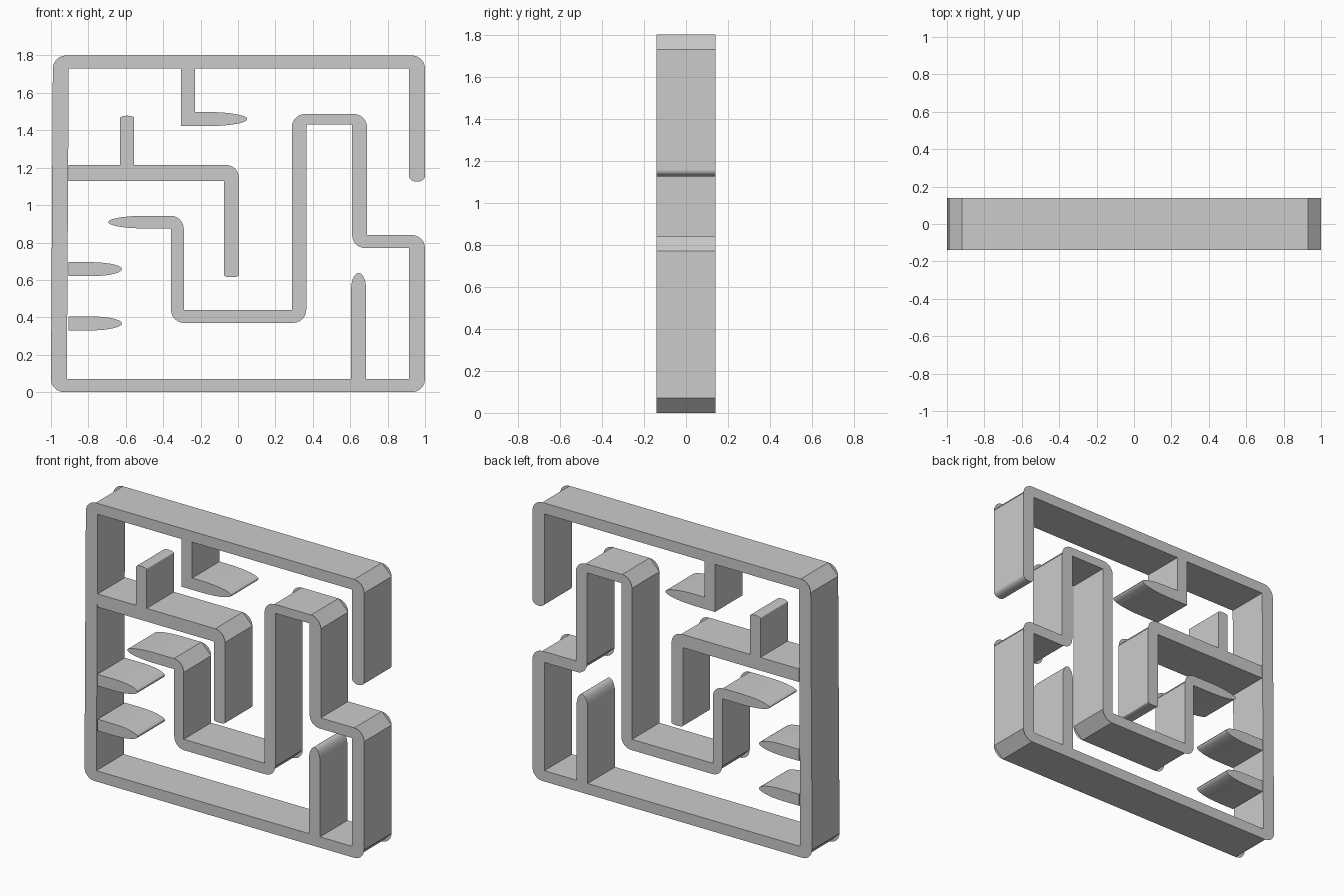
import bpy, bmesh, math
from mathutils import Vector

if "Cube" in bpy.data.objects:
    bpy.data.objects.remove(bpy.data.objects["Cube"])

DEPTH = 0.14  # half depth along y


def tip_arc(axis, pos, sign, length, a, b, n=14):
    """End of a wall, from side a to side b; elliptical when length > 0."""
    mid, half, base = (a + b) / 2, (a - b) / 2, pos - sign * length
    pts = []
    for k in range(n + 1) if length else (0, n):
        t = math.pi * k / n
        along, across = base + sign * length * math.sin(t), mid + half * math.cos(t)
        pts.append((Vector((across, along) if axis == 'V' else (along, across)), True))
    return pts


def bend(q, din, dout, r, n=6):
    """Outer bend: rounded on the faces, a plain bevel along the depth."""
    if not r:
        return [(q, True)]
    c = q + (dout - din) * r
    return [(c + din * r * math.sin(t) - dout * r * math.cos(t), k in (0, n))
            for k in range(n + 1) for t in [math.pi / 2 * k / n]]


def wall(name, first, bands, start, end, tips=(0, 0), radius=0.07):
    """Wall made of alternating vertical / horizontal bands given as (low, high)."""
    n = len(bands)
    axes = [first if i % 2 == 0 else ('H' if first == 'V' else 'V') for i in range(n)]
    stops = [start] + [sum(b) / 2 for b in bands] + [end]
    signs, dirs, lefts, rights = [], [], [], []
    for i, (lo, hi) in enumerate(bands):
        s = 1 if stops[i + 2] > stops[i] else -1
        up_like = (axes[i] == 'V') == (s > 0)
        signs.append(s)
        dirs.append(Vector((0, s) if axes[i] == 'V' else (s, 0)))
        lefts.append(lo if up_like else hi)
        rights.append(hi if up_like else lo)
    left, right = [], []
    for i in range(n - 1):
        turn = dirs[i].x * dirs[i + 1].y - dirs[i].y * dirs[i + 1].x
        for side, vals, outer in ((left, lefts, turn < 0), (right, rights, turn > 0)):
            a, b = vals[i], vals[i + 1]
            q = Vector((a, b) if axes[i] == 'V' else (b, a))
            side += bend(q, dirs[i], dirs[i + 1], radius if outer else 0)
    loop = (left + tip_arc(axes[-1], end, signs[-1], tips[1], lefts[-1], rights[-1])
            + right[::-1]
            + tip_arc(axes[0], start, -signs[0], tips[0], rights[0], lefts[0]))

    bm = bmesh.new()
    front = [bm.verts.new((p.x, -DEPTH, p.y)) for p, _ in loop]
    back = [bm.verts.new((p.x, DEPTH, p.y)) for p, _ in loop]
    bm.faces.new(front[::-1])
    bm.faces.new(back)
    keep = [i for i, (_, on) in enumerate(loop) if on]
    for i, j in zip(keep, keep[1:] + keep[:1]):
        bm.faces.new((front[i], front[j], back[j], back[i]))
    bmesh.ops.recalc_face_normals(bm, faces=bm.faces)
    me = bpy.data.meshes.new(name)
    bm.to_mesh(me)
    bm.free()
    ob = bpy.data.objects.new(name, me)
    bpy.context.collection.objects.link(ob)
    return ob


# Outer frame running on into the winding inner wall
frame = wall("maze_frame", 'V',
             [(0.914, 1.0), (1.73, 1.8), (-0.99, -0.905), (0, 0.07), (0.914, 1.0),
              (0.77, 0.84), (0.61, 0.69), (1.43, 1.487), (0.288, 0.365),
              (0.37, 0.44), (-0.358, -0.29), (0.875, 0.943)],
             1.125, -0.695, tips=(0.03, 0.2))
# Left side leans outwards slightly at the foot
for v in frame.data.vertices:
    if v.co.x < -0.85 and v.co.z < 0.1:
        v.co.x -= 0.01

# Branch walls
wall("hooked_wall", 'H', [(1.13, 1.215), (-0.075, 0.005)], -0.905, 0.615, tips=(0, 0.01))
wall("short_upright", 'V', [(-0.63, -0.555)], 1.215, 1.478, tips=(0, 0.012))
wall("hanging_wall", 'V', [(-0.305, -0.23), (1.422, 1.498)], 1.73, 0.05,
     tips=(0, 0.22), radius=0)
wall("lower_upright", 'V', [(0.605, 0.685)], 0.07, 0.637, tips=(0, 0.085))

# Two pointed spurs on the left side
for name, low in (("upper_spur", 0.62), ("lower_spur", 0.33)):
    wall(name, 'H', [(low, low + 0.075)], -0.907, -0.62, tips=(0, 0.17))
